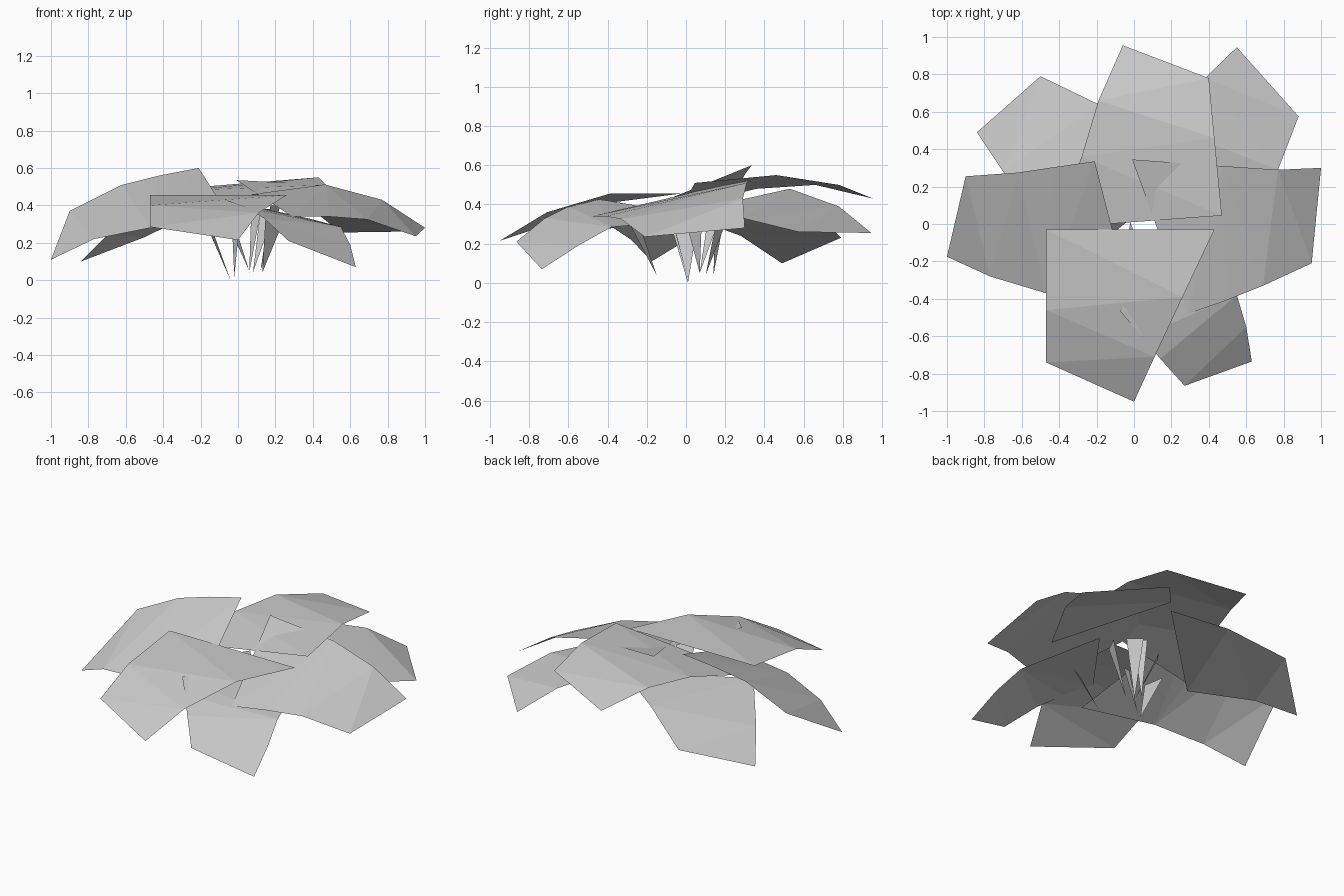
import bpy
import bmesh
from mathutils import Vector

cube = bpy.data.objects.get("Cube")
if cube:
    bpy.data.objects.remove(cube, do_unlink=True)

GREY = (0.6, 0.6, 0.6, 1.0)
grey = bpy.data.materials.new("plain_grey")
grey.use_nodes = True
grey.diffuse_color = GREY
grey.node_tree.nodes["Principled BSDF"].inputs["Base Color"].default_value = GREY


def finish(name, bm):
    """Turn the faces upward and make the object."""
    bm.normal_update()
    for face in bm.faces:
        if face.normal.z < 0:
            face.normal_flip()
    mesh = bpy.data.meshes.new(name)
    bm.to_mesh(mesh)
    bm.free()
    mesh.materials.append(grey)
    obj = bpy.data.objects.new(name, mesh)
    bpy.context.collection.objects.link(obj)
    return obj


def leaf(name, edge_a, edge_b):
    """Loft a bent sheet between two edge paths; a spare point makes a tip."""
    bm = bmesh.new()
    a = [bm.verts.new(p) for p in edge_a]
    b = [bm.verts.new(p) for p in edge_b]
    shared = min(len(a), len(b))
    for i in range(shared - 1):
        bm.faces.new((a[i], b[i], b[i + 1], a[i + 1]))
    if len(b) > shared:
        bm.faces.new((a[-1], b[shared - 1], b[shared]))
    bmesh.ops.triangulate(bm, faces=bm.faces[:])
    return finish(name, bm)


def stem(name, foot, top, width):
    """Thin blade that widens from its foot to the leaf above."""
    foot, top = Vector(foot), Vector(top)
    side = (top - foot).cross(Vector((0, 0, 1))).normalized() * width / 2
    bm = bmesh.new()
    bm.faces.new([bm.verts.new(p) for p in (foot, top + side, top - side)])
    return finish(name, bm)


# Upper ring of leaves
leaf("front_leaf",
     [(-.47, -.03, .455), (-.47, -.46, .4), (-.47, -.74, .285)],
     [(.43, -.03, .455), (.26, -.39, .455), (.11, -.71, .36), (0, -.95, .215)])
leaf("left_leaf",
     [(.29, -.48, .34), (.49, -.41, .34), (.69, -.33, .325), (.95, -.21, .235)],
     [(-.01, .345, .535), (.47, .31, .51), (.77, .29, .43), (1, .3, .28)])
leaf("right_leaf",
     [(0, -.48, .27), (-.47, -.37, .28), (-.77, -.28, .22), (-1, -.175, .11)],
     [(-.21, .335, .6), (-.42, .305, .56), (-.62, .275, .51), (-.9, .255, .37)])
leaf("back_leaf",
     [(.47, .045, .51), (.43, .46, .55), (.4, .78, .5)],
     [(-.42, -.02, .39), (-.28, .36, .48), (-.19, .66, .5), (-.06, .955, .43)])

# Lower ring of leaves
leaf("back_right_leaf",
     [(-.45, -.05, .36), (-.7, .28, .24), (-.84, .49, .1)],
     [(.12, .48, .46), (-.19, .64, .38), (-.5, .79, .23)])
leaf("back_left_leaf",
     [(.55, -.1, .34), (.77, .29, .33), (.88, .575, .26)],
     [(.16, .53, .48), (.38, .78, .39), (.55, .945, .255)])
leaf("front_left_leaf",
     [(.38, .14, .33), (.55, -.38, .285), (.6, -.55, .19), (.63, -.735, .07)],
     [(-.075, -.465, .43), (.04, -.6, .39), (.14, -.72, .33), (.27, -.865, .21)])

# Blade stems meeting near the middle of the base
stem("right_stem", (-.04, .01, 0), (-.16, -.01, .3), .14)
stem("front_stem", (-.02, .01, .02), (-.01, -.08, .36), .05)
stem("front_left_stem", (.13, -.15, .04), (.2, -.28, .34), .12)
stem("left_stem", (.12, .07, .05), (.2, .03, .4), .12)
stem("back_left_stem", (.08, .1, .04), (.16, .2, .38), .1)
stem("back_stem", (.06, .14, .04), (.1, .18, .4), .08)
stem("back_right_stem", (.06, .07, .05), (-.06, .15, .36), .08)
